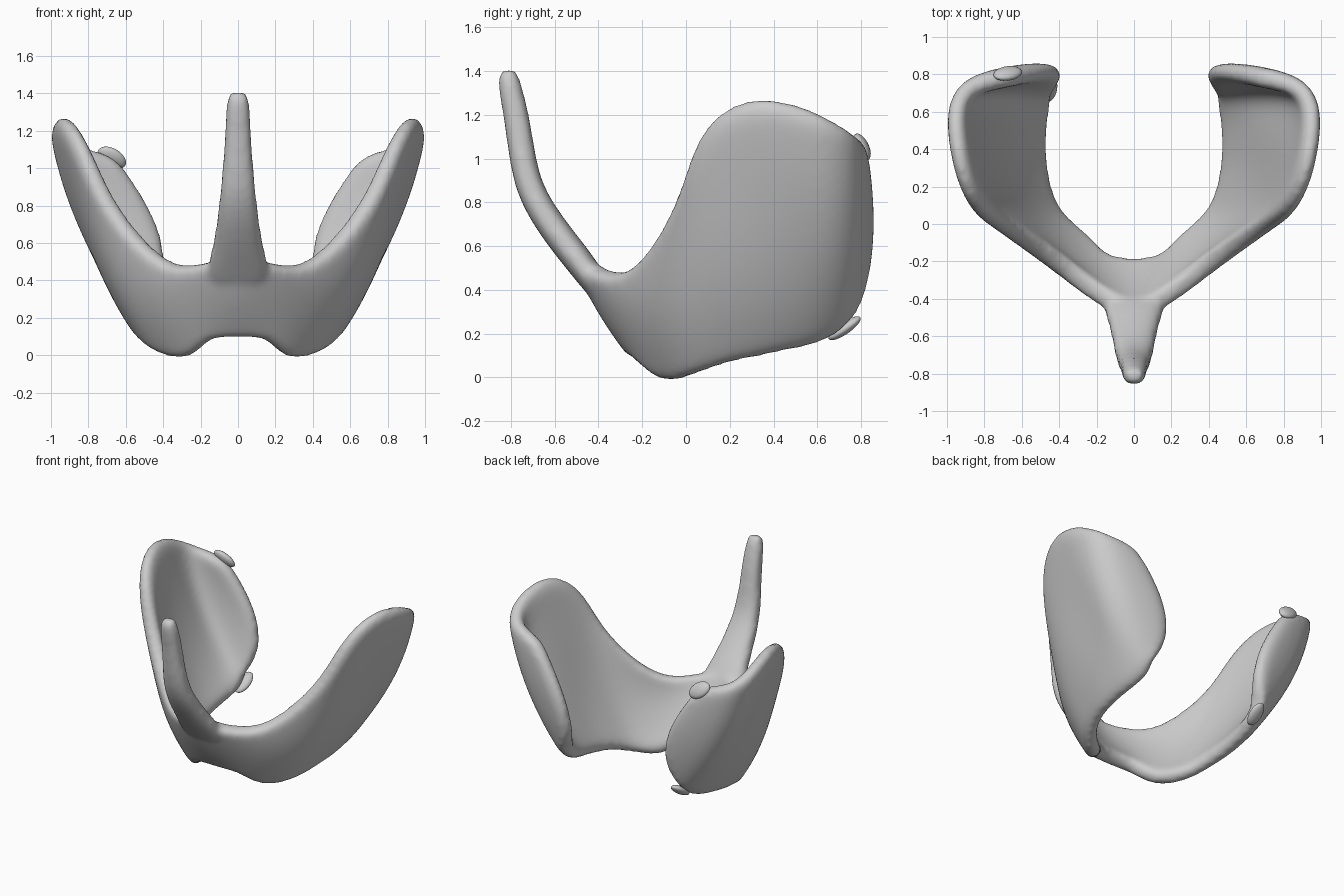
import bpy, bmesh, math
from mathutils import Vector, Matrix

cube = bpy.data.objects.get("Cube")
if cube:
    bpy.data.objects.remove(cube)

grey = bpy.data.materials.new("light_grey")
grey.use_nodes = True
colour = (0.6, 0.6, 0.6, 1)
grey.diffuse_color = colour
grey.node_tree.nodes["Principled BSDF"].inputs["Base Color"].default_value = colour

THICK = 0.11
ROWS = 8

# Sheet cross-sections from the middle to the rear flap: lower edge, middle, upper edge
SECTIONS = [
    [(0, -.21, .11), (0, -.36, .31), (0, -.49, .54)],
    [(.155, -.20, .11), (.16, -.33, .32), (.18, -.40, .49)],
    [(.235, -.09, -.03), (.35, -.19, .25), (.34, -.255, .46)],
    [(.40, .03, .01), (.54, -.04, .33), (.53, -.12, .62)],
    [(.465, .19, .075), (.66, .10, .47), (.71, -.01, .86)],
    [(.485, .33, .10), (.72, .26, .55), (.815, .04, 1.10)],
    [(.485, .46, .13), (.755, .41, .62), (.905, .19, 1.265)],
    [(.475, .57, .15), (.78, .53, .66), (.955, .40, 1.29)],
    [(.455, .66, .19), (.80, .655, .68), (.97, .61, 1.215)],
    [(.45, .70, .23), (.735, .75, .68), (.91, .725, 1.145)],
    [(.455, .72, .26), (.57, .795, .66), (.80, .76, 1.105)],
    [(.47, .735, .28), (.40, .82, .61), (.66, .785, 1.07)],
]


def section_points(section, side):
    """Points along a smooth arc through the three given ones."""
    low, mid, high = (Vector(p) for p in section)
    handle = 2 * mid - (low + high) / 2
    for i in range(ROWS + 1):
        t = i / ROWS
        p = low * (1 - t) ** 2 + handle * 2 * t * (1 - t) + high * t * t
        yield Vector((p.x * side, p.y, p.z))


def finish(obj):
    bpy.context.collection.objects.link(obj)
    obj.data.materials.append(grey)
    for poly in obj.data.polygons:
        poly.use_smooth = True


bm = bmesh.new()

# Both wings as one sheet running from flap to flap
ordered = [(s, -1) for s in reversed(SECTIONS[1:])] + [(s, 1) for s in SECTIONS]
grid = [[bm.verts.new(p) for p in section_points(s, side)] for s, side in ordered]
for a, b in zip(grid, grid[1:]):
    for i in range(ROWS):
        bm.faces.new((a[i], b[i], b[i + 1], a[i + 1]))

# Thicken evenly about the sheet
bm.normal_update()
normals = {v: v.normal.copy() for v in bm.verts}
faces = list(bm.faces)
rim = [e for e in bm.edges if e.is_boundary]
back = {v: bm.verts.new(v.co - n * THICK / 2) for v, n in normals.items()}
for f in faces:
    bm.faces.new([back[v] for v in reversed(f.verts)])
for e in rim:
    a, b = e.verts
    bm.faces.new((a, b, back[b], back[a]))
for v, n in normals.items():
    v.co += n * THICK / 2

# Front horn, sinking into the sheet: rings by depth, height, half width, half thickness
HORN = [(-.82, 1.41, .05, .038), (-.812, 1.36, .062, .054), (-.775, 1.2, .07, .06),
        (-.748, 1.0, .084, .062), (-.715, .86, .098, .064), (-.645, .735, .113, .067),
        (-.56, .62, .13, .068), (-.50, .545, .148, .068), (-.44, .465, .17, .064),
        (-.37, .36, .16, .05)]


def boxy(value):
    """Square a circle's coordinate off a little."""
    return math.copysign(abs(value) ** 0.8, value)


rings = []
for i, (y, z, w, t) in enumerate(HORN):
    p, q = HORN[max(i - 1, 0)], HORN[min(i + 1, len(HORN) - 1)]
    across = Vector((0, q[1] - p[1], p[0] - q[0])).normalized()
    ring = []
    for k in range(16):
        ang = math.tau * k / 16
        side = Vector((w * boxy(math.cos(ang)), y, z))
        ring.append(bm.verts.new(side + across * t * boxy(math.sin(ang))))
    rings.append(ring)
for a, b in zip(rings, rings[1:]):
    for k in range(16):
        n = (k + 1) % 16
        bm.faces.new((a[k], a[n], b[n], b[k]))
bm.faces.new(rings[0])
bm.faces.new(rings[-1])
bmesh.ops.recalc_face_normals(bm, faces=bm.faces)

mesh = bpy.data.meshes.new("winged_body")
bm.to_mesh(mesh)
bm.free()
body = bpy.data.objects.new("winged_body", mesh)
finish(body)

# Fuse sheet and horn into one soft form
sub = body.modifiers.new("round", 'SUBSURF')
sub.levels = sub.render_levels = 2
fuse = body.modifiers.new("fuse", 'REMESH')
fuse.mode = 'VOXEL'
fuse.voxel_size = 0.02
fuse.use_smooth_shade = True
soft = body.modifiers.new("soften", 'SMOOTH')
soft.factor = 0.5
soft.iterations = 8


# Small flattened nubs on the right flap
def nub(name, centre, long_axis, facing, size):
    x = Vector(long_axis).normalized()
    z = Vector(facing)
    z = (z - x * z.dot(x)).normalized()
    turn = Matrix((x, z.cross(x), z)).transposed().to_4x4()
    b = bmesh.new()
    bmesh.ops.create_uvsphere(b, u_segments=24, v_segments=12, radius=1)
    m = Matrix.Translation(centre) @ turn @ Matrix.Diagonal((*size, 1))
    bmesh.ops.transform(b, matrix=m, verts=b.verts)
    me = bpy.data.meshes.new(name)
    b.to_mesh(me)
    b.free()
    finish(bpy.data.objects.new(name, me))


nub("upper_nub", (-.675, .805, 1.055), (.8, .2, -.5), (0, .8, .5), (.085, .055, .03))
nub("lower_nub", (-.46, .725, .225), (.1, .8, .55), (-.1, .55, -.8), (.088, .05, .027))
